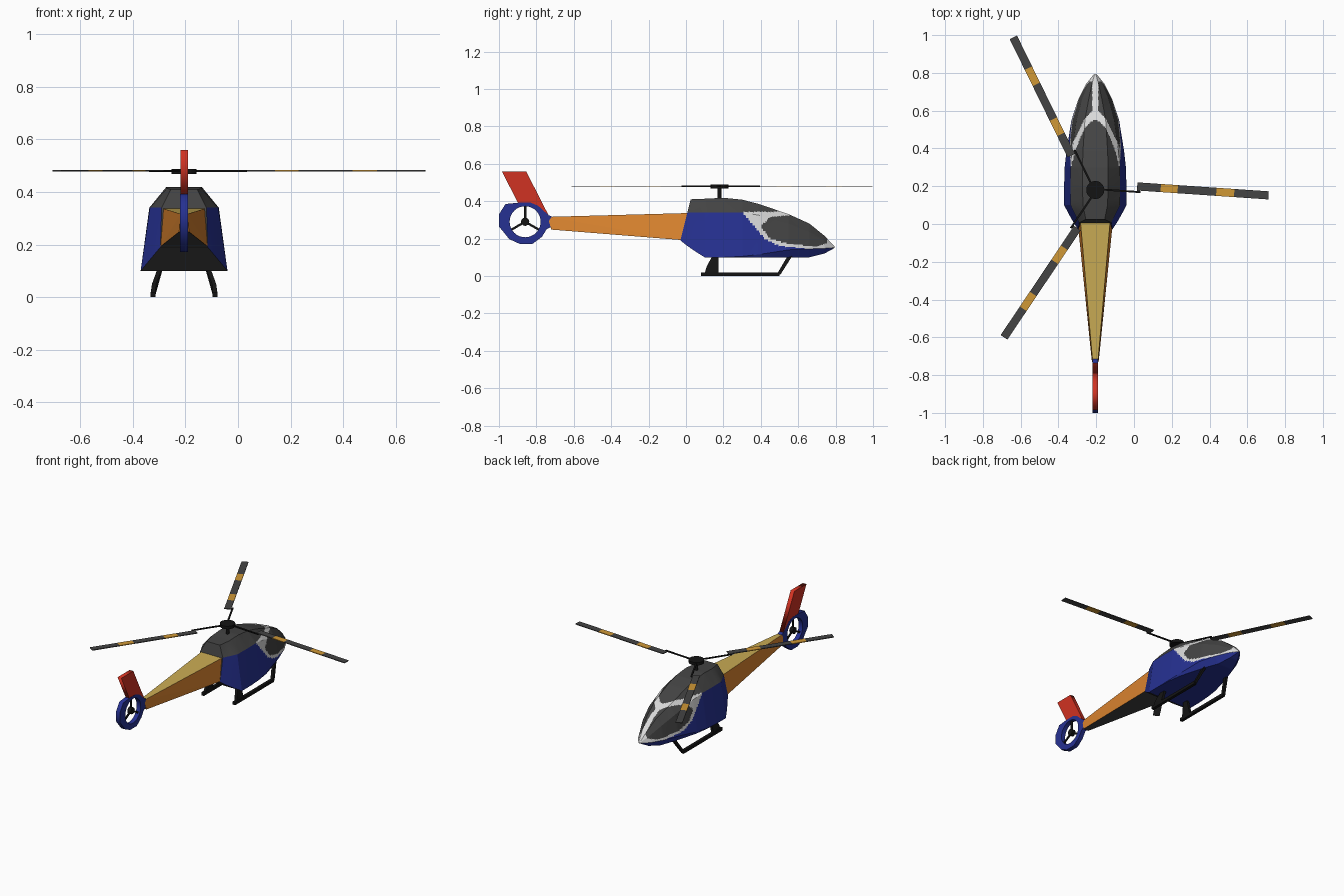
import bpy, bmesh, math
from mathutils import Vector, Matrix

if "Cube" in bpy.data.objects:
    bpy.data.objects.remove(bpy.data.objects["Cube"])

CX = -0.205  # the aircraft's centre line


def srgb(*c):
    return tuple((v / 255 / 12.92) if v < 10 else ((v / 255 + 0.055) / 1.055) ** 2.4 for v in c) + (1,)


M = {}
for mat_name, rgb in dict(blue=(38, 49, 146), charcoal=(68, 68, 68), white=(218, 218, 218),
                          orange=(222, 134, 48), sand_yellow=(202, 172, 84), red=(208, 50, 34),
                          black=(20, 20, 20), amber=(208, 152, 54)).items():
    M[mat_name] = bpy.data.materials.new(mat_name)
    M[mat_name].diffuse_color = srgb(*rgb)


def finish(name, bm, mats, rule=None):
    """Turn a bmesh into an object, colouring faces by rule(face) -> slot."""
    bmesh.ops.recalc_face_normals(bm, faces=bm.faces)
    bm.normal_update()
    if rule:
        for f in bm.faces:
            f.material_index = rule(f)
    me = bpy.data.meshes.new(name)
    bm.to_mesh(me)
    bm.free()
    for m in mats:
        me.materials.append(M[m])
    ob = bpy.data.objects.new(name, me)
    ob.location.x = CX
    bpy.context.collection.objects.link(ob)
    return ob


def hull(name, pts, mats, rule=None):
    bm = bmesh.new()
    bmesh.ops.convex_hull(bm, input=[bm.verts.new(p) for p in pts])
    return finish(name, bm, mats, rule)


def box_pts(cx, cy, cz, sx, sy, sz):
    return [(cx + a * sx / 2, cy + b * sy / 2, cz + c * sz / 2)
            for a in (-1, 1) for b in (-1, 1) for c in (-1, 1)]


def cylinder(name, centre, r, depth, mat, axis='Z', n=20):
    bm = bmesh.new()
    rot = Matrix.Rotation(math.pi / 2, 4, 'Y') if axis == 'X' else Matrix()
    bmesh.ops.create_cone(bm, cap_ends=True, segments=n, radius1=r, radius2=r, depth=depth,
                          matrix=Matrix.Translation(centre) @ rot)
    return finish(name, bm, [mat])


def plate(name, loops, thick, mat):
    """Flat plate in the side plane; extra loops become holes."""
    cu = bpy.data.curves.new(name, 'CURVE')
    cu.dimensions, cu.fill_mode, cu.extrude = '2D', 'BOTH', thick / 2
    for loop in loops:
        sp = cu.splines.new('POLY')
        sp.points.add(len(loop) - 1)
        for p, (y, z) in zip(sp.points, loop):
            p.co = (y, z, 0, 1)
        sp.use_cyclic_u = True
    cu.materials.append(M[mat])
    ob = bpy.data.objects.new(name, cu)
    ob.location.x = CX
    ob.rotation_euler = (math.pi / 2, 0, math.pi / 2)
    bpy.context.collection.objects.link(ob)
    bpy.ops.object.select_all(action='DESELECT')
    ob.select_set(True)
    bpy.context.view_layer.objects.active = ob
    bpy.ops.object.convert(target='MESH')


def interp(table, y):
    if y <= table[0][0]:
        return table[0][1]
    for (a, u), (b, v) in zip(table, table[1:]):
        if y <= b:
            return u + (v - u) * (y - a) / (b - a)
    return table[-1][1]


# Fuselage: stations of y, floor z/w, waist z/w, shoulder z/w, roof z/w
ST = [(-0.03, .19, .09, .19, .09, .34, .085, .41, .05),
      (0.10, .10, .165, .10, .165, .34, .13, .413, .065),
      (0.20, .10, .165, .10, .165, .34, .132, .418, .068),
      (0.30, .10, .158, .105, .162, .34, .130, .408, .068),
      (0.39, .10, .145, .115, .152, .325, .122, .385, .065),
      (0.55, .10, .10, .14, .126, .28, .10, .33, .055),
      (0.66, .10, .06, .145, .09, .235, .07, .28, .035),
      (0.74, .12, .03, .148, .05, .19, .038, .215, .018),
      (0.795, .15, .004, .152, .006, .156, .005, .158, .003)]
SHOULDER = [(s[0], s[5]) for s in ST]
WHITE_LOW = [(.30, .34), (.42, .20), (.50, .16), (.65, .145), (.80, .15)]
GLASS_LOW = [(.40, .262), (.45, .20), (.55, .17), (.70, .158), (.755, .175)]
GLASS_TOP = [(.40, .268), (.45, .315), (.60, .33)]


def section(s, rear):
    y, zb, wf, zw, wb, zs, ws, zt, wt = s
    key = [(0, zb), (wf, zb), (wb, zw), (ws, zs), (wt, zt), (0, zt)]
    half = [key[0]]
    for (a, b), n in zip(zip(key, key[1:]), (3, 6, 18, 12, 9)):
        half += [(a[0] + (b[0] - a[0]) * i / n, a[1] + (b[1] - a[1]) * i / n) for i in range(1, n + 1)]
    full = half + [(-x, z) for x, z in half[-2:0:-1]]
    return [(x, y + rear * 0.25 * (z - .19), z) for x, z in full]


def body_colour(f):
    c, n = f.calc_center_median(), f.normal
    x, y, z = abs(c.x), c.y, c.z
    if len(f.verts) > 6 and y < .1:
        return 1
    if y < .1 and n.z < -.3 and abs(n.x) < .3:
        return 1                                    # sloped rear floor
    if z > interp(SHOULDER, y) + 1e-4 and y < .55 - 15 * x * x + (.3 if y < .3 else 0):
        return 1                                    # roof
    if (x > .016 and .40 < y < .755 and y > .60 - 15 * x * x
            and interp(GLASS_LOW, y) < z < interp(GLASS_TOP, y)):
        return 1                                    # window
    if y > .30 and z > interp(WHITE_LOW, y):
        return 2                                    # window surround
    return 0


bm = bmesh.new()
rings = []
for a, b in zip(ST, ST[1:]):
    n = max(3, round((b[0] - a[0]) / .007)) if a[0] >= .2 else 3
    for i in range(n):
        t = i / n
        rear = 1 - t if a is ST[0] else 0
        rings.append(section([u + (v - u) * t for u, v in zip(a, b)], rear))
rings.append(section(ST[-1], 0))
rows = [[bm.verts.new(p) for p in r] for r in rings]
for r, q in zip(rows, rows[1:]):
    for i in range(len(r)):
        j = (i + 1) % len(r)
        bm.faces.new((r[i], r[j], q[j], q[i]))
bm.faces.new(rows[0])
bm.faces.new(rows[-1])
bmesh.ops.remove_doubles(bm, verts=bm.verts, dist=1e-5)
body = finish("fuselage", bm, ["blue", "charcoal", "white"], body_colour)
bpy.context.view_layer.objects.active = body
body.select_set(True)
bpy.ops.object.shade_smooth_by_angle(angle=math.radians(20))

# Tail boom: orange sides, yellow top, dark underside
boom = [(s * w, y, z) for s in (-1, 1) for w, y, z in
        ((.08, .03, .337), (.09, -.02, .192), (.013, -.74, .316), (.019, -.72, .248))]
hull("tail_boom", boom, ["orange", "sand_yellow", "charcoal"],
     lambda f: 1 if f.normal.z > .7 else 2 if f.normal.z < -.7 else 0)

# Shrouded tail fan and fin
FY, FZ = -.86, .29
hole = [(FY + .083 * math.cos(k * math.tau / 32), FZ + .083 * math.sin(k * math.tau / 32)) for k in range(32)]
shroud = [(-1.0, .33), (-1.0, .265), (-.945, .197), (-.89, .172), (-.82, .172), (-.77, .21),
          (-.745, .25), (-.66, .295), (-.735, .325), (-.79, .375), (-.83, .392), (-.895, .392), (-.965, .385)]
plate("tail_fan_shroud", [shroud, hole], .03, "blue")
plate("tail_fin", [[(-.985, .56), (-.855, .56), (-.735, .325), (-.775, .357), (-.815, .385), (-.895, .385)]],
      .028, "red")
cylinder("tail_fan_hub", (0, FY, FZ), .022, .026, "black", 'X', 16)
for k in range(3):
    d = math.radians(90 + 120 * k)
    u, v = Vector((0, math.cos(d), math.sin(d))), Vector((0, -math.sin(d), math.cos(d)))
    c = Vector((0, FY, FZ))
    hull(f"tail_fan_blade_{k + 1}", [c + u * r + v * w + Vector((x, 0, 0)) for r in (.01, .085)
                                     for w in (-.006, .006) for x in (-.004, .004)], ["black"])

# Main rotor: mast, hub, arms and striped blades
RY, RZ = .18, .48
cylinder("rotor_mast", (0, RY, .445), .011, .08, "black", n=12)
cylinder("rotor_hub", (0, RY, RZ - .002), .048, .02, "black")
for k in range(3):
    place = Matrix.Translation((0, RY, RZ)) @ Matrix.Rotation(math.radians(-3.9 + 120 * k), 4, 'Z')
    hull(f"rotor_arm_{k + 1}", [place @ Vector(p) for p in box_pts(.13, .005, 0, .22, .01, .007)], ["black"])
    bm = bmesh.new()
    bmesh.ops.create_cube(bm, size=1, matrix=Matrix.Translation((.569, .034, 0)) @ Matrix.Diagonal((.696, .043, .005, 1)))
    for cut in (.345, .435, .64, .735):
        bmesh.ops.bisect_plane(bm, geom=bm.verts[:] + bm.edges[:] + bm.faces[:],
                               plane_co=(cut, 0, 0), plane_no=(1, 0, 0))
    blade = finish(f"rotor_blade_{k + 1}", bm, ["charcoal", "amber"],
                   lambda f: int(any(a < f.calc_center_median().x < b for a, b in ((.345, .435), (.64, .735)))))
    blade.data.transform(place)
    # short root joining arm and blade
    hull(f"blade_root_{k + 1}", [place @ Vector(p) for p in box_pts(.228, .02, 0, .016, .036, .004)], ["black"])

# Landing skids
for s, side in ((1, "right"), (-1, "left")):
    hull(f"{side}_skid", box_pts(s * .118, .29, .01, .02, .42, .02), ["black"])
    hull(f"{side}_rear_strut", [(s * x, y, z) for x, y, z in
         [(.109, .10, .015), (.127, .10, .015), (.109, .175, .015), (.127, .175, .015),
          (.107, .11, .05), (.122, .11, .05),
          (.085, .14, .105), (.102, .14, .105), (.085, .175, .105), (.102, .175, .105)]], ["black"])
    hull(f"{side}_front_strut", [(s * x, y, z) for x, y, z in
         [(.109, .485, .008), (.127, .485, .008), (.109, .505, .008), (.127, .505, .008),
          (.08, .545, .11), (.097, .545, .11), (.08, .57, .11), (.097, .57, .11)]], ["black"])

for m in bpy.data.materials:
    if m.users and not m.is_grease_pencil:
        m.use_nodes = True
        m.node_tree.nodes["Principled BSDF"].inputs["Base Color"].default_value = m.diffuse_color
